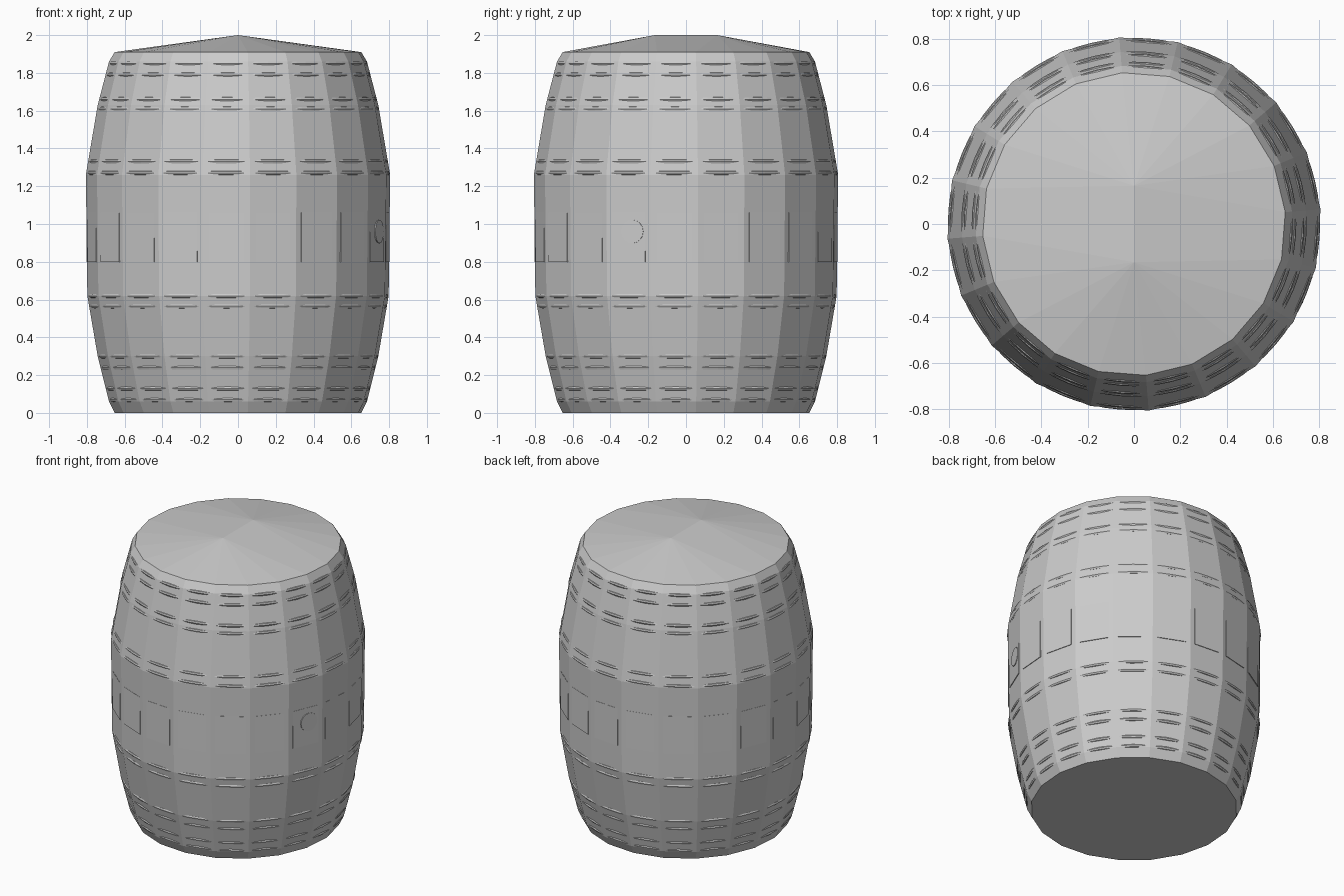
import bpy, bmesh, math
from mathutils import Matrix, Vector

if "Cube" in bpy.data.objects:
    bpy.data.objects.remove(bpy.data.objects["Cube"])

SIDES = 20
PHASE = math.radians(-90 + 4.5)
STEP = 2 * math.pi / SIDES
# radius, height of the faceted barrel wall
PROFILE = [(0.655, 0.0), (0.685, 0.06), (0.745, 0.30), (0.80, 0.62),
           (0.808, 1.26), (0.745, 1.63), (0.685, 1.86), (0.655, 1.91)]

grey = bpy.data.materials.new("light_grey")
grey.diffuse_color = (0.6, 0.6, 0.6, 1)
grey.use_nodes = True
grey.node_tree.nodes["Principled BSDF"].inputs["Base Color"].default_value = grey.diffuse_color


def radius_at(z):
    for (r0, z0), (r1, z1) in zip(PROFILE, PROFILE[1:]):
        if z0 <= z <= z1:
            return r0 + (r1 - r0) * (z - z0) / (z1 - z0)
    return PROFILE[-1][0]


def finish(bm, name):
    bmesh.ops.recalc_face_normals(bm, faces=bm.faces)
    me = bpy.data.meshes.new(name)
    bm.to_mesh(me)
    bm.free()
    me.materials.append(grey)
    ob = bpy.data.objects.new(name, me)
    bpy.context.collection.objects.link(ob)
    return ob


# Barrel wall, flat base and low ridged lid in one closed shell
bm = bmesh.new()
rings = [[bm.verts.new((r * math.cos(PHASE + i * STEP), r * math.sin(PHASE + i * STEP), z))
          for i in range(SIDES)] for r, z in PROFILE]
for a, b in zip(rings, rings[1:]):
    for i in range(SIDES):
        j = (i + 1) % SIDES
        bm.faces.new((a[i], a[j], b[j], b[i]))
bm.faces.new(rings[0])
ridge = {-1: bm.verts.new((0, -0.165, 2.0)), 1: bm.verts.new((0, 0.165, 2.0))}
top = rings[-1]
for i in range(SIDES):
    p, q = top[i], top[(i + 1) % SIDES]
    sp, sq = [1 if v.co.y > 0 else -1 for v in (p, q)]
    if sp == sq:
        bm.faces.new((p, q, ridge[sp]))
    else:
        bm.faces.new((p, q, ridge[sq], ridge[sp]))
finish(bm, "barrel_body")


# Hoop rims: round rings that just break through the middle of each flat side
def hoop_rim(z, name, tube=0.013, seg=80, around=8):
    bm = bmesh.new()
    major = radius_at(z) * 0.9965 - tube
    loops = []
    for i in range(seg):
        a = PHASE + 2 * math.pi * i / seg
        loops.append([])
        for k in range(around):
            t = 2 * math.pi * k / around
            r = major + tube * math.cos(t)
            loops[-1].append(bm.verts.new((r * math.cos(a), r * math.sin(a), z + tube * math.sin(t))))
    for i in range(seg):
        a, b = loops[i], loops[(i + 1) % seg]
        for k in range(around):
            m = (k + 1) % around
            bm.faces.new((a[k], b[k], b[m], a[m]))
    finish(bm, name)


for n, (lo, hi) in enumerate([(0.07, 0.13), (0.24, 0.30), (0.565, 0.62),
                              (1.27, 1.33), (1.61, 1.66), (1.79, 1.85)]):
    hoop_rim(lo, f"hoop_{n + 1}_lower_rim")
    hoop_rim(hi, f"hoop_{n + 1}_upper_rim")

# Stave bellies: thin plates showing at mid height on each flat side
bm = bmesh.new()
for i in range(SIDES):
    a = PHASE + (i + 0.5) * STEP
    d = radius_at(0.93) * math.cos(STEP / 2)
    bmesh.ops.create_cube(bm, size=1, matrix=Matrix.Translation(
        (d * math.cos(a), d * math.sin(a), 0.93)) @ Matrix.Rotation(a, 4, 'Z')
        @ Matrix.Diagonal((0.006, 0.19, 0.26, 1)))
finish(bm, "stave_bellies")

# Bung plug on the right side
bm = bmesh.new()
out = Vector((0.75, -0.285, 0)).normalized()
bmesh.ops.create_cone(bm, cap_ends=True, segments=16, radius1=0.062, radius2=0.062, depth=0.06,
                      matrix=Matrix.Translation(out * 0.772 + Vector((0, 0, 0.96)))
                      @ out.to_track_quat('Z', 'Y').to_matrix().to_4x4())
finish(bm, "bung_plug")
